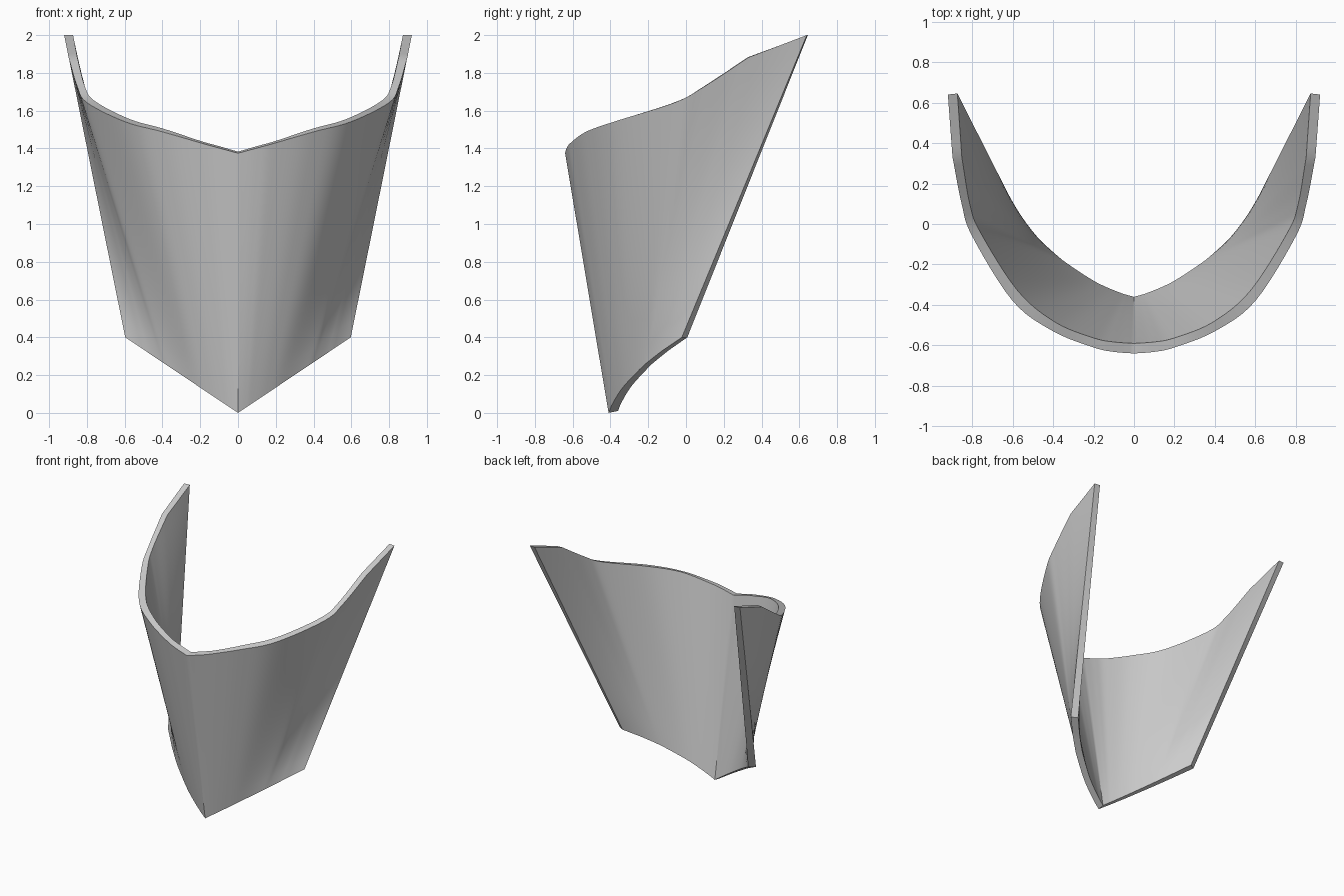
import bpy, bmesh, math
from mathutils import Vector

if "Cube" in bpy.data.objects:
    bpy.data.objects.remove(bpy.data.objects["Cube"])

# Rim profiles (right half, from the centre ridge to the rear tip)
RIM_OUT = [(0, -.64, 1.375), (.1, -.632, 1.402), (.2, -.61, 1.43), (.4, -.53, 1.488),
           (.6, -.38, 1.542), (.8, -.06, 1.643), (.852, .1, 1.73), (.897, .33, 1.882), (.92, .64, 2)]
RIM_IN = [(0, -.59, 1.383), (.1, -.583, 1.412), (.2, -.563, 1.44), (.39, -.485, 1.503),
          (.575, -.33, 1.556), (.76, -.04, 1.652), (.812, .1, 1.732), (.851, .33, 1.884), (.873, .645, 2)]
# Fraction of the foot edge matching each rim point
FRAC = [0, .057, .115, .24, .38, .6, .69, .82, 1]
STEPS, ROWS = 6, 16


def foot(width, y0, y1, z0):
    """Curved V-shaped lower edge rising towards the sides."""
    return [(width * u, y0 + (y1 - y0) * (.37 * u + .63 * u * u), z0 + (.4 - z0) * u) for u in FRAC]


def smooth_path(points):
    """Catmull-Rom path with a straight last span."""
    p = [Vector(q) for q in points]
    p_s = [2 * p[0] - p[1]] + p[:-1] + [2 * p[-2] - p[-3]]
    out = []
    for i in range(1, len(p_s) - 2):
        a, b, c, d = p_s[i - 1:i + 3]
        for k in range(STEPS):
            t = k / STEPS
            out.append(.5 * (2 * b + (c - a) * t + (2 * a - 5 * b + 4 * c - d) * t * t
                             + (3 * b - a - 3 * c + d) * t ** 3))
    return out + [p[-2].lerp(p[-1], k / STEPS) for k in range(STEPS + 1)]


bm = bmesh.new()


def loft(low, high):
    """Ruled grid of vertices between two edge paths."""
    return [[bm.verts.new(a.lerp(b, r / ROWS)) for a, b in zip(low, high)] for r in range(ROWS + 1)]


# Outer and inner skins
outer = loft(smooth_path(foot(.597, -.41, -.022, 0)), smooth_path(RIM_OUT))
inner = loft(smooth_path(foot(.55, -.36, .007, .01)), smooth_path(RIM_IN))
n = len(outer[0])
for r in range(ROWS):
    for c in range(n - 1):
        for g, flip in ((outer, False), (inner, True)):
            f = [g[r][c], g[r][c + 1], g[r + 1][c + 1], g[r + 1][c]]
            bm.faces.new(f[::-1] if flip else f)
    # Rear edge
    bm.faces.new([outer[r][-1], inner[r][-1], inner[r + 1][-1], outer[r + 1][-1]])
# Top rim and foot edge
for c in range(n - 1):
    bm.faces.new([outer[-1][c], outer[-1][c + 1], inner[-1][c + 1], inner[-1][c]])
    bm.faces.new([outer[0][c + 1], outer[0][c], inner[0][c], inner[0][c + 1]])

mesh = bpy.data.meshes.new("curved_shield_plate")
bm.to_mesh(mesh)
bm.free()
plate = bpy.data.objects.new("curved_shield_plate", mesh)
bpy.context.collection.objects.link(plate)
bpy.context.view_layer.objects.active = plate
plate.select_set(True)

# Mirror the half across the centre ridge
mirror = plate.modifiers.new("mirror", 'MIRROR')
mirror.use_axis[0] = True
bpy.ops.object.modifier_apply(modifier="mirror")
bpy.ops.object.shade_smooth_by_angle(angle=math.radians(30))
